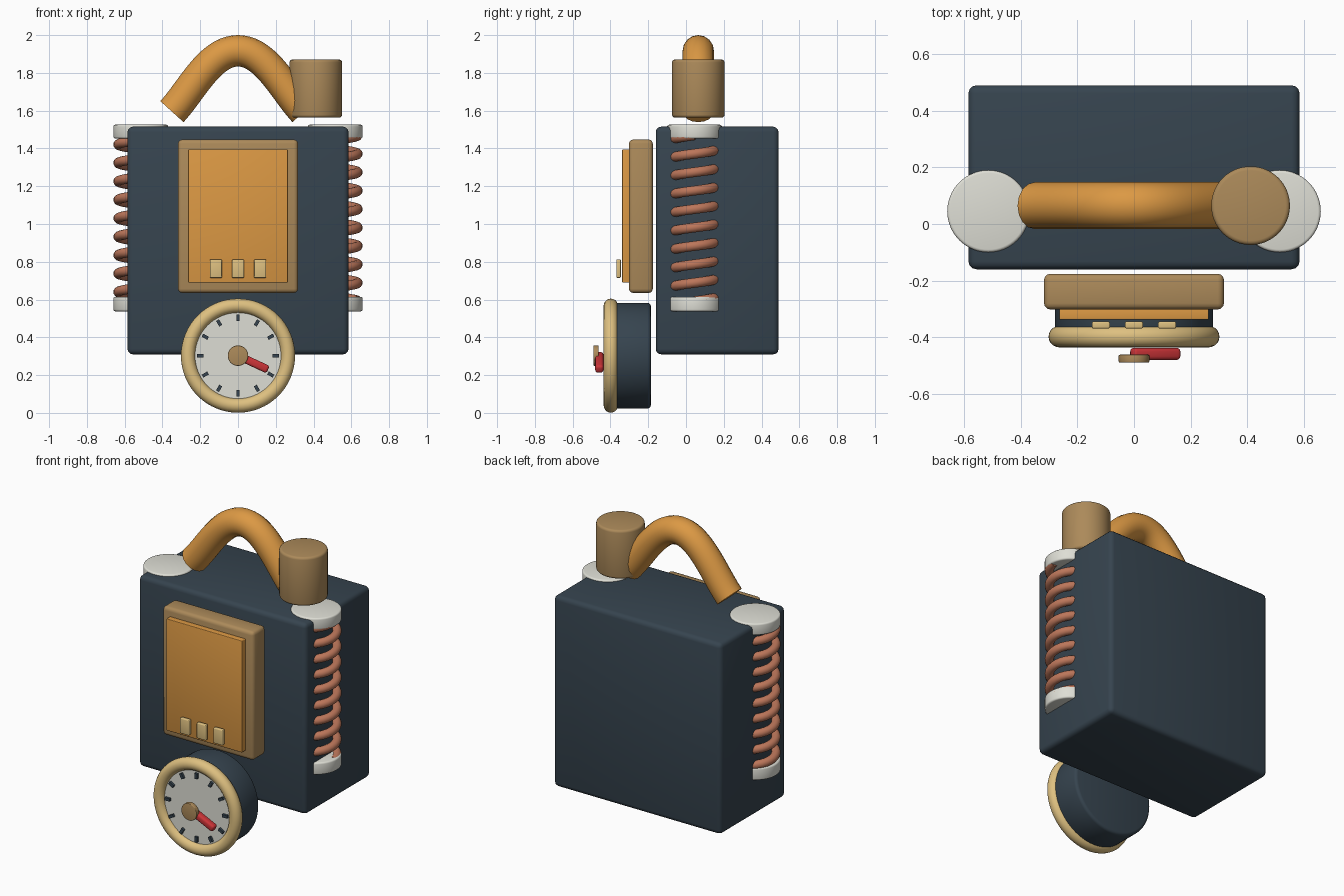
import bpy, math
from mathutils import Vector

if "Cube" in bpy.data.objects:
    bpy.data.objects.remove(bpy.data.objects["Cube"])


def material(name, r, g, b):
    lin = [((c / 255 + 0.055) / 1.055) ** 2.4 for c in (r, g, b)]
    m = bpy.data.materials.new(name)
    m.diffuse_color = (*lin, 1)
    m.use_nodes = True
    m.node_tree.nodes["Principled BSDF"].inputs["Base Color"].default_value = m.diffuse_color
    return m


SLATE = material("slate", 54, 68, 79)
WHITE = material("off white", 222, 222, 213)
ORANGE = material("orange", 220, 153, 68)
BROWN = material("tan brown", 172, 138, 90)
CREAM = material("cream", 222, 192, 128)
COPPER = material("copper", 188, 118, 90)
RED = material("red", 204, 52, 56)


def finish(name, mat, bevel=0.0, segments=3):
    """Name, colour, round the edges and shade the active object."""
    o = bpy.context.object
    o.name = name
    o.data.materials.clear()
    o.data.materials.append(mat)
    bpy.ops.object.transform_apply(location=False, rotation=True, scale=True)
    if bevel:
        b = o.modifiers.new("bevel", 'BEVEL')
        b.width, b.segments, b.limit_method = bevel, segments, 'ANGLE'
        bpy.ops.object.modifier_apply(modifier=b.name)
    bpy.ops.object.shade_smooth_by_angle(angle=math.radians(35))
    return o


def box(name, mat, x, y, z, bevel=0.0):
    """Box from three (low, high) ranges."""
    rng = (x, y, z)
    bpy.ops.mesh.primitive_cube_add(size=1, location=[(a + b) / 2 for a, b in rng])
    bpy.context.object.scale = [b - a for a, b in rng]
    return finish(name, mat, bevel)


def disc(name, mat, radius, centre, depth, bevel=0.0, facing_front=False):
    rot = (math.pi / 2, 0, 0) if facing_front else (0, 0, 0)
    bpy.ops.mesh.primitive_cylinder_add(vertices=64, radius=radius, depth=depth,
                                        location=centre, rotation=rot)
    return finish(name, mat, bevel)


def tube(name, mat, points, radius):
    cu = bpy.data.curves.new(name, 'CURVE')
    cu.dimensions = '3D'
    cu.bevel_depth, cu.bevel_resolution, cu.use_fill_caps = radius, 6, True
    sp = cu.splines.new('POLY')
    sp.points.add(len(points) - 1)
    for p, co in zip(sp.points, points):
        p.co = (*co, 1)
    o = bpy.data.objects.new(name, cu)
    bpy.context.collection.objects.link(o)
    bpy.ops.object.select_all(action='DESELECT')
    o.select_set(True)
    bpy.context.view_layer.objects.active = o
    bpy.ops.object.convert(target='MESH')
    return finish(name, mat)


# main body
box("body", SLATE, (-0.585, 0.585), (-0.16, 0.49), (0.31, 1.515), 0.028)

# side springs with end caps
for side, sx in (("left", -0.515), ("right", 0.515)):
    sy, turns, steps = 0.045, 9, 28
    coil = []
    for i in range(turns * steps + 1):
        a = 2 * math.pi * i / steps
        coil.append((sx + 0.119 * math.cos(a), sy + 0.119 * math.sin(a),
                     0.591 + 0.0976 * i / steps))
    tube(side + "_spring", COPPER, coil, 0.026)
    disc(side + "_spring_top_cap", WHITE, 0.145, (sx, sy, 1.489), 0.073, 0.01)
    disc(side + "_spring_bottom_cap", WHITE, 0.145, (sx, sy, 0.576), 0.077, 0.01)

# arched handle, half a bezier mirrored
ctrl = [Vector(p) for p in ((-0.35, 0.065, 1.595), (-0.25, 0.065, 1.70),
                            (-0.15, 0.065, 1.917), (0, 0.065, 1.917))]
half = []
for i in range(21):
    t = i / 20
    w = ((1 - t) ** 3, 3 * t * (1 - t) ** 2, 3 * t * t * (1 - t), t ** 3)
    half.append(sum((c * k for c, k in zip(ctrl, w)), Vector()))
arch = half + [Vector((-p.x, p.y, p.z)) for p in reversed(half[:-1])]
tube("handle", ORANGE, arch, 0.083)

# knob at the handle end
disc("handle_knob", BROWN, 0.139, (0.412, 0.065, 1.717), 0.307, 0.015)

# front panel with three buttons
box("panel_frame", BROWN, (-0.318, 0.318), (-0.302, -0.176), (0.635, 1.447), 0.022)
box("panel_plate", ORANGE, (-0.264, 0.264), (-0.338, -0.295), (0.69, 1.395), 0.004)
for i in (-1, 0, 1):
    x = i * 0.117
    box("panel_button", CREAM, (x - 0.032, x + 0.032), (-0.369, -0.345),
        (0.715, 0.812), 0.005)

# round gauge
GZ = 0.303
disc("gauge_housing", SLATE, 0.28, (0, -0.286, GZ), 0.2, 0.018, True)
disc("gauge_dial", WHITE, 0.245, (0, -0.392, GZ), 0.03, 0, True)
bpy.ops.mesh.primitive_torus_add(major_radius=0.264, minor_radius=0.038,
                                 major_segments=64, minor_segments=20,
                                 location=(0, -0.398, GZ), rotation=(math.pi / 2, 0, 0))
finish("gauge_rim", CREAM)

# gauge ticks
for i in range(12):
    a = 2 * math.pi * i / 12
    bpy.ops.mesh.primitive_cube_add(
        size=1, location=(0.2 * math.cos(a), -0.412, GZ + 0.2 * math.sin(a)),
        rotation=(0, -a, 0))
    bpy.context.object.scale = (0.034, 0.02, 0.018)
    finish("gauge_tick", SLATE)

# needle and hub
tilt = math.radians(25)
bpy.ops.mesh.primitive_cube_add(
    size=1, location=(0.083 * math.cos(tilt), -0.459, GZ - 0.083 * math.sin(tilt)),
    rotation=(0, tilt, 0))
bpy.context.object.scale = (0.185, 0.043, 0.043)
finish("gauge_needle", RED, 0.013)
disc("gauge_hub", BROWN, 0.054, (0, -0.476, GZ), 0.028, 0.004, True)
